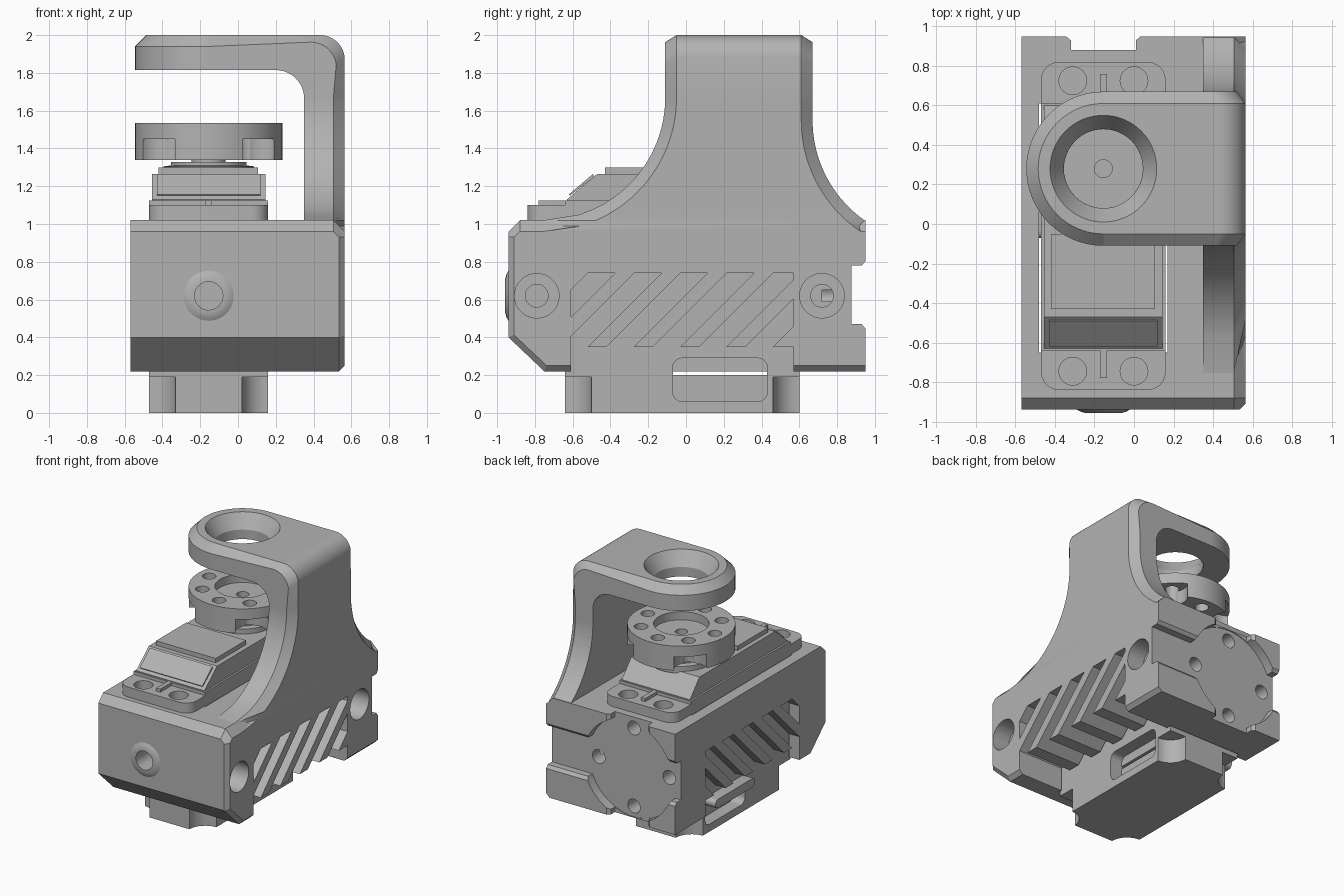
import bpy, bmesh, math
from mathutils import Vector

if "Cube" in bpy.data.objects:
    bpy.data.objects.remove(bpy.data.objects["Cube"], do_unlink=True)

grey = bpy.data.materials.new("plain grey")
grey.use_nodes = True
grey.diffuse_color = (0.45, 0.45, 0.45, 1)
grey.node_tree.nodes["Principled BSDF"].inputs["Base Color"].default_value = (0.45, 0.45, 0.45, 1)


def loft(name, rings):
    """Solid skinned through matching rings of points, capped at both ends."""
    bm = bmesh.new()
    loops = [[bm.verts.new(p) for p in ring] for ring in rings]
    n = len(loops[0])
    for a, b in zip(loops, loops[1:]):
        for i in range(n):
            j = (i + 1) % n
            bm.faces.new((a[i], a[j], b[j], b[i]))
    bm.faces.new(loops[0])
    bm.faces.new(loops[-1])
    bmesh.ops.recalc_face_normals(bm, faces=bm.faces)
    mesh = bpy.data.meshes.new(name)
    bm.to_mesh(mesh)
    bm.free()
    mesh.materials.append(grey)
    ob = bpy.data.objects.new(name, mesh)
    bpy.context.scene.collection.objects.link(ob)
    return ob


def box(name, x, y, z):
    return loft(name, [[(x[0], y[0], h), (x[1], y[0], h), (x[1], y[1], h), (x[0], y[1], h)] for h in z])


def prism_x(name, pts, x):
    return loft(name, [[(h, y, z) for y, z in pts] for h in x])


def prism_z(name, pts, z):
    return loft(name, [[(x, y, h) for x, y in pts] for h in z])


def lathe(name, axis, centre, profile, n=48):
    """Stack of circles (radius, position) along an axis; centre gives the other two coordinates."""
    rings = []
    for r, h in profile:
        ring = []
        for i in range(n):
            t = math.tau * i / n
            p = [centre[0] + r * math.cos(t), centre[1] + r * math.sin(t)]
            p.insert("xyz".index(axis), h)
            ring.append(p)
        rings.append(ring)
    return loft(name, rings)


def rounded(a, b, r, n=6):
    """Rounded rectangle outline."""
    pts = []
    for k, (u, v) in enumerate([(a[1] - r, b[1] - r), (a[0] + r, b[1] - r),
                                (a[0] + r, b[0] + r), (a[1] - r, b[0] + r)]):
        for i in range(n + 1):
            t = math.pi / 2 * (k + i / n)
            pts.append((u + r * math.cos(t), v + r * math.sin(t)))
    return pts


def cut(ob, *cutters, op='DIFFERENCE', keep=False):
    for c in cutters:
        m = ob.modifiers.new("cut", 'BOOLEAN')
        m.operation, m.solver, m.object = op, 'EXACT', c
        dg = bpy.context.evaluated_depsgraph_get()
        mesh = bpy.data.meshes.new_from_object(ob.evaluated_get(dg))
        ob.modifiers.clear()
        ob.data = mesh
        if not keep:
            bpy.data.objects.remove(c, do_unlink=True)
    return ob


CX, CY, CZ = -0.155, 0.28, 0.62   # output shaft position and mount height

# Housing with chamfered front and left edges
def section(x, t, s):
    pts = [(-0.75 + 0.41 * s, 0.22 + s), (0.95, 0.22 + s), (0.95, 1.02 - t),
           (-0.88, 1.02 - t), (-0.94 + s, 0.96 - t + s), (-0.94 + s, 0.4 + 0.41 * s)]
    return [(x, y, z) for y, z in pts]

housing = loft("housing", [section(-0.57, 0, 0), section(0.505, 0, 0),
                           section(0.535, 0.03, 0), section(0.565, 0.06, 0.03)])
cut(housing, lathe("boss", 'y', (CX, CZ), [(0.09, -0.957), (0.115, -0.95), (0.15, -0.93)]), op='UNION')

# Pocket for the motor, open lower sides, diagonal vents
cut(housing, box("pocket", (-0.48, 0.17), (-0.65, 0.61), (0.1, 1.1)),
    box("side_opening", (-0.7, 0.7), (-0.61, 0.57), (0.1, 0.35)))
for k in range(6):
    y0, drop = -0.52 + 0.245 * k, 0.45
    vent = prism_x("vent", [(y0, 0.74), (y0 + 0.145, 0.74), (y0 + 0.145 - drop, 0.74 - drop),
                            (y0 - drop, 0.74 - drop)], (-0.7, 0.7))
    cut(vent, box("vent_limit", (-0.8, 0.8), (-0.61, 0.57), (0.2, 0.9)), op='INTERSECT')
    cut(housing, vent)

# Rear mounting face: round seat, crossing channels, screw holes
cut(housing, lathe("round_seat", 'y', (CX, CZ), [(0.395, 0.875), (0.395, 1.0)], 64),
    prism_x("level_channel", [(0.875, 0.47), (0.93, 0.47), (0.955, 0.44), (1, 0.44),
                              (1, 0.81), (0.955, 0.81), (0.93, 0.78), (0.875, 0.78)], (-0.7, 0.7)),
    prism_z("upright_channel", [(-0.32, 0.88), (-0.32, 0.93), (-0.35, 0.955), (-0.35, 1),
                                (0.04, 1), (0.04, 0.955), (0.01, 0.93), (0.01, 0.88)], (0.1, 1.2)))
for k in range(4):
    t = math.pi / 2 * k
    cut(housing, lathe("rear_screw_hole", 'y', (CX + 0.31 * math.cos(t), CZ + 0.31 * math.sin(t)),
                       [(0.055, 0.72), (0.055, 1.0)], 24))

# Front hole and counterbored left side holes
cut(housing, lathe("front_hole", 'y', (CX, CZ), [(0.075, -1.0), (0.075, -0.75)], 32))
for y in (-0.79, 0.72):
    cut(housing, lathe("side_hole", 'x', (y, CZ),
                       [(0.06, 0.2), (0.06, 0.42), (0.118, 0.42), (0.118, 0.7)], 32))

# Arm: flared wall, bend and overhead slab, chamfered on its outer edges
def flare(z, r):
    def reach(zc):
        d = min(max(zc - z, 0), r)
        return math.sqrt(r * r - d * d)
    return max(-0.76 + reach(1.67), -0.94), min(1.32 - reach(1.55), 0.95)

def arm_section(inner, outer, z_in, z_out):
    inner, outer = Vector(inner), Vector(outer)
    mid = outer + (inner - outer).normalized() * 0.06
    l, r = flare(z_in, 0.65)
    lo, ro = flare(z_out, 0.71)
    row = [(inner, l), (mid, l), (outer, lo), (outer, ro), (mid, r), (inner, r)]
    return [(p.x, y, p.y) for p, y in row]

rings = []
for i in range(25):
    z = 0.96 + (1.67 - 0.96) * i / 24
    rings.append(arm_section((0.35, z), (0.565, z), z, z))
for i in range(1, 13):
    t = math.pi / 2 * i / 12
    c, s = math.cos(t), math.sin(t)
    rings.append(arm_section((0.2 + 0.15 * c, 1.665 + 0.15 * s),
                             (0.435 + 0.13 * c, 1.87 + 0.13 * s), 1.8, 1.8))
rings.append(arm_section((CX, 1.815), (CX, 2.0), 1.8, 1.8))
arm = loft("arm", rings)
arm_end = lathe("arm_end", 'z', (CX, CY), [(0.39, 1.815), (0.39, 1.94), (0.33, 2.0)], 64)
bore = lathe("bore", 'z', (CX, CY), [(0.2, 1.7), (0.2, 1.89), (0.27, 2.0), (0.27, 2.1)], 64)
cut(arm, bore, keep=True)
cut(arm_end, bore)

# Motor case with notched lower corners and side recesses
case = box("motor_case", (-0.47, 0.16), (-0.64, 0.6), (0, 1.03))
for x in (-0.47, 0.16):
    for y in (-0.64, 0.6):
        cut(case, lathe("corner_notch", 'z', (x, y), [(0.14, -0.1), (0.14, 0.19)], 32))
    cut(case, prism_x("recess", rounded((-0.07, 0.43), (0.06, 0.29), 0.05), (x - 0.1, x + 0.1)))
cut(case, box("cable_gap", (-0.6, 0.3), (-0.07, 0.43), (0.2, 0.22)))
prism_x("cable_bar", rounded((-0.07, 0.43), (0.22, 0.29), 0.034), (-0.56, -0.3))

# Motor top: sloped lid, raised panels, flange with screw holes and ribs
prism_x("motor_lid", [(-0.63, 1.0), (-0.63, 1.13), (-0.47, 1.265), (0.48, 1.265),
                      (0.6, 1.13), (0.6, 1.0)], (-0.455, 0.145))
box("motor_shoulder", (-0.47, 0.16), (-0.64, 0.61), (1.02, 1.125))
box("lid_panel", (-0.42, 0.105), (-0.43, -0.05), (1.26, 1.3))
prism_x("slope_panel", [(-0.615, 1.15), (-0.62, 1.157), (-0.492, 1.265), (-0.486, 1.25)], (-0.43, 0.12))
flange = prism_z("flange", rounded((-0.47, 0.16), (-0.84, 0.82), 0.09), (1.01, 1.1))
for y in (-0.745, 0.725):
    for x in (-0.31, 0.0):
        cut(flange, lathe("flange_hole", 'z', (x, y), [(0.07, 0.9), (0.07, 1.2)], 32))
for name, y in (("front_rib", (-0.78, -0.62)), ("rear_rib", (0.6, 0.76))):
    box(name, (CX - 0.018, CX + 0.018), y, (1.09, 1.125))

# Output shaft and horn
lathe("shaft_collar", 'z', (CX, CY), [(0.24, 1.25), (0.24, 1.305), (0.2, 1.31), (0.2, 1.328)])
lathe("shaft", 'z', (CX, CY), [(0.09, 1.3), (0.09, 1.4)], 24)
horn = lathe("horn", 'z', (CX, CY), [(0.39, 1.34), (0.39, 1.535)], 64)
cut(horn, lathe("horn_recess", 'z', (CX, CY), [(0.045, 1.42), (0.045, 1.47), (0.2, 1.47), (0.2, 1.6)]))
for k in range(4):
    t = math.pi / 4 + math.pi / 2 * k
    c, s = math.cos(t), math.sin(t)
    cut(horn, lathe("horn_notch", 'z', (CX + 0.38 * c, CY + 0.38 * s), [(0.12, 1.3), (0.12, 1.45)], 32))
for k in range(8):
    t = math.pi / 4 * k
    cut(horn, lathe("horn_hole", 'z', (CX + 0.295 * math.cos(t), CY + 0.295 * math.sin(t)),
                    [(0.05, 1.3), (0.05, 1.6)], 24))

# Smooth the round surfaces, keep the edges crisp
for ob in bpy.context.scene.objects:
    ob.select_set(ob.type == 'MESH')
bpy.context.view_layer.objects.active = housing
bpy.ops.object.shade_smooth_by_angle(angle=math.radians(25))
